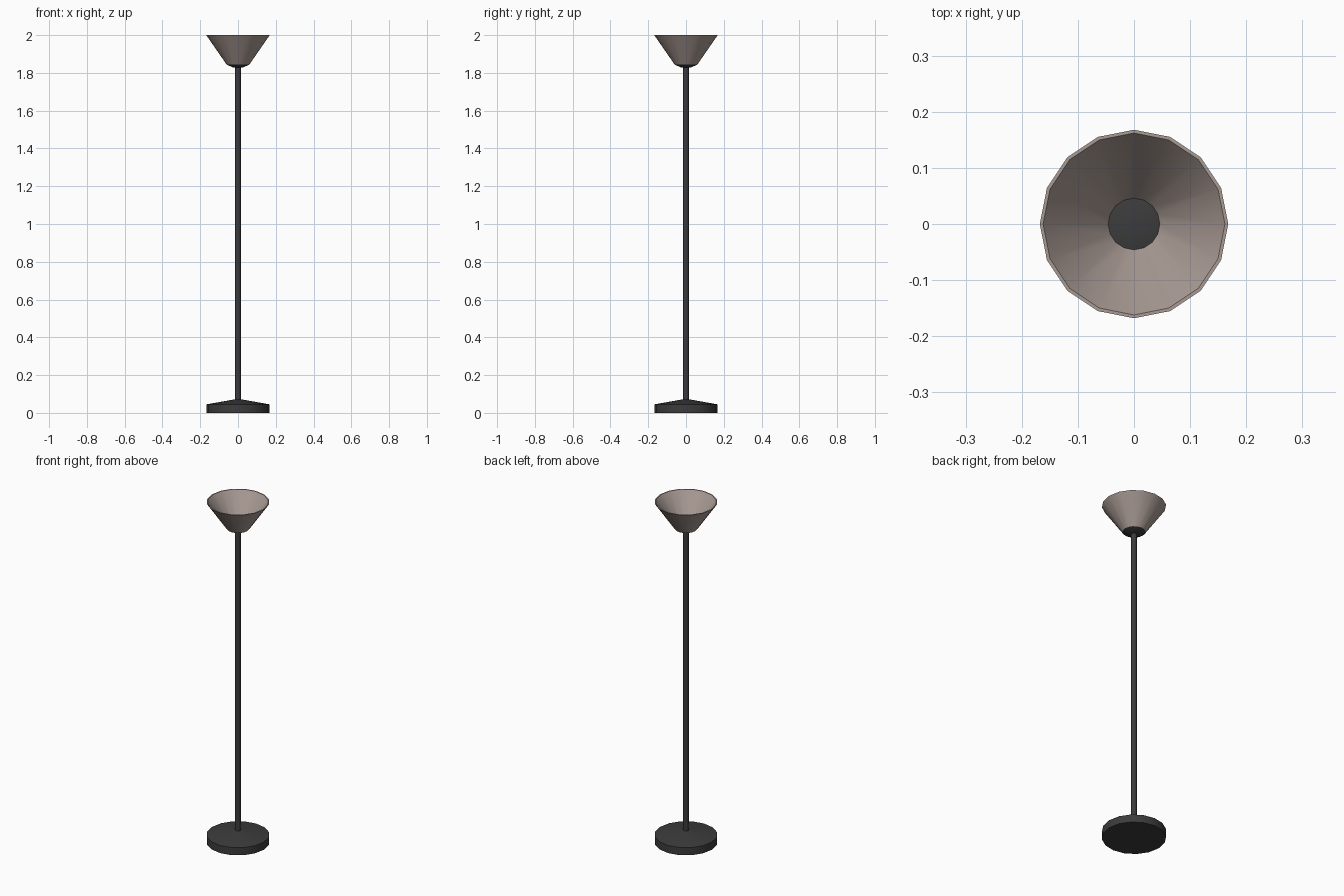
import bpy, bmesh
from math import cos, sin, tau, radians

if "Cube" in bpy.data.objects:
    bpy.data.objects.remove(bpy.data.objects["Cube"])


def material(name, color):
    mat = bpy.data.materials.new(name)
    mat.diffuse_color = (*color, 1)
    mat.use_nodes = True
    mat.node_tree.nodes["Principled BSDF"].inputs["Base Color"].default_value = mat.diffuse_color
    return mat


def lathe(name, profile, sides, mat, closed=False):
    """Spin (radius, z) points about z; radius 0 makes a pole point."""
    bm = bmesh.new()
    rings = []
    for r, z in profile:
        if r == 0:
            rings.append([bm.verts.new((0, 0, z))] * sides)
        else:
            rings.append([bm.verts.new((r * cos(tau * i / sides), r * sin(tau * i / sides), z))
                          for i in range(sides)])
    pairs = list(zip(rings, rings[1:]))
    if closed:
        pairs.append((rings[-1], rings[0]))
    for a, b in pairs:
        for i in range(sides):
            j = (i + 1) % sides
            bm.faces.new(list(dict.fromkeys((a[i], a[j], b[j], b[i]))))
    bmesh.ops.recalc_face_normals(bm, faces=bm.faces)
    mesh = bpy.data.meshes.new(name)
    bm.to_mesh(mesh)
    bm.free()
    mesh.materials.append(mat)
    obj = bpy.data.objects.new(name, mesh)
    bpy.context.collection.objects.link(obj)
    bpy.ops.object.select_all(action='DESELECT')
    obj.select_set(True)
    bpy.context.view_layer.objects.active = obj
    bpy.ops.object.shade_smooth_by_angle(angle=radians(30))
    return obj


dark = material("dark_metal", (0.045, 0.045, 0.045))
taupe = material("taupe_shade", (0.39, 0.32, 0.29))

# Weighted foot: short drum with a shallow cone on top
lathe("base", [(0, 0), (0.168, 0), (0.168, 0.045), (0.015, 0.072), (0, 0.072)], 16, dark)

# Slim pole
lathe("pole", [(0, 0.06), (0.015, 0.06), (0.015, 1.835), (0, 1.835)], 16, dark)

# Shallow holder under the shade, with its flat top visible inside
lathe("shade_holder", [(0, 1.828), (0.025, 1.828), (0.06, 1.844), (0.05, 1.848), (0, 1.848)], 16, dark)

# Open, thin-walled flared shade
lathe("shade", [(0.06, 1.844), (0.168, 2.0), (0.162, 2.0), (0.046, 1.848)], 16, taupe, closed=True)
